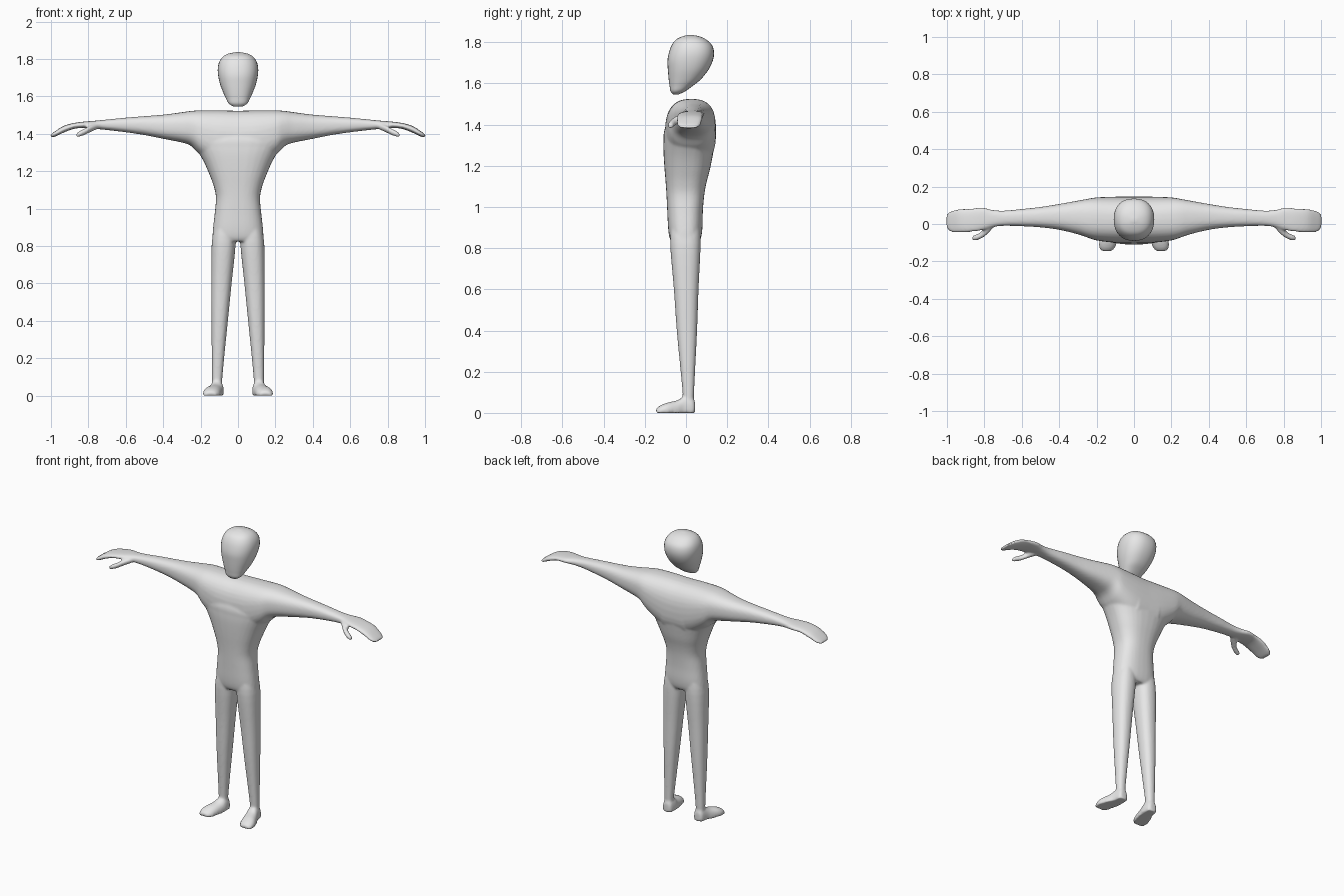
import bpy, bmesh, math
from mathutils import Vector

grey = bpy.data.materials.new("plain grey")
grey.diffuse_color = (0.8, 0.8, 0.8, 1)


def smooth_rows(rows, steps=4):
    """Catmull-Rom interpolation between cross-section rows."""
    out = []
    for i in range(len(rows) - 1):
        quad = [rows[max(i - 1, 0)], rows[i], rows[i + 1], rows[min(i + 2, len(rows) - 1)]]
        for s in range(steps):
            t = s / steps
            out.append([0.5 * (2 * b + (c - a) * t + (2 * a - 5 * b + 4 * c - d) * t * t
                               + (3 * b - a - 3 * c + d) * t ** 3) for a, b, c, d in zip(*quad)])
    return out + [list(rows[-1])]


def loft(bm, axis, rows, side=1, power=2.3, floor=False, segs=32):
    """Closed tube; each row is (position on axis, a0, a1, b0, b1) of a superellipse."""
    others = [i for i in range(3) if i != axis]
    rings = []
    for pos, a0, a1, b0, b1 in smooth_rows(rows):
        ring = []
        for k in range(segs):
            ang = 2 * math.pi * k / segs
            c, s = math.cos(ang), math.sin(ang)
            p = Vector((0, 0, 0))
            p[axis] = pos
            p[others[0]] = (a0 + a1) / 2 + (a1 - a0) / 2 * math.copysign(abs(c) ** (2 / power), c)
            p[others[1]] = (b0 + b1) / 2 + (b1 - b0) / 2 * math.copysign(abs(s) ** (2 / power), s)
            p.x *= side
            if floor:
                p.z = max(p.z, 0)
            ring.append(bm.verts.new(p))
        rings.append(ring)
    for r, q in zip(rings, rings[1:]):
        for k in range(segs):
            n = (k + 1) % segs
            bm.faces.new((r[k], r[n], q[n], q[k]))
    bm.faces.new(rings[0][::-1])
    bm.faces.new(rings[-1])


def finish(bm, name):
    bmesh.ops.recalc_face_normals(bm, faces=bm.faces)
    for f in bm.faces:
        f.smooth = True
    me = bpy.data.meshes.new(name)
    bm.to_mesh(me)
    bm.free()
    me.materials.append(grey)
    ob = bpy.data.objects.new(name, me)
    bpy.context.collection.objects.link(ob)
    return ob


# torso: z, x range, y range
torso = [(z, -w, w, y0, y1) for z, w, y0, y1 in [
    (0.825, 0.128, -0.068, 0.06), (0.85, 0.136, -0.08, 0.073), (0.9, 0.133, -0.087, 0.08),
    (0.98, 0.124, -0.091, 0.082), (1.06, 0.118, -0.095, 0.089), (1.12, 0.13, -0.099, 0.1),
    (1.18, 0.152, -0.104, 0.116), (1.24, 0.178, -0.108, 0.128), (1.29, 0.205, -0.11, 0.137),
    (1.33, 0.23, -0.109, 0.14), (1.37, 0.24, -0.106, 0.14), (1.45, 0.17, -0.08, 0.115)]]

# shoulder, arm and flat hand: x, y range, z range
arm = [(-0.08, -0.1, 0.146, 1.2, 1.523), (0, -0.101, 0.146, 1.2, 1.523),
       (0.1, -0.1, 0.146, 1.22, 1.525), (0.2, -0.088, 0.142, 1.285, 1.525),
       (0.25, -0.072, 0.134, 1.334, 1.522), (0.3, -0.055, 0.125, 1.353, 1.515),
       (0.4, -0.031, 0.107, 1.373, 1.502), (0.5, -0.018, 0.091, 1.393, 1.494),
       (0.6, -0.012, 0.08, 1.408, 1.486), (0.7, -0.01, 0.071, 1.42, 1.476),
       (0.76, -0.018, 0.076, 1.426, 1.47), (0.81, -0.033, 0.088, 1.43, 1.466),
       (0.87, -0.042, 0.083, 1.428, 1.459), (0.93, -0.045, 0.08, 1.407, 1.443),
       (0.98, -0.042, 0.068, 1.384, 1.412), (1.002, -0.02, 0.05, 1.381, 1.394)]

# thumb: x, y range, z range
thumb = [(0.74, -0.008, 0.03, 1.43, 1.46), (0.79, -0.06, -0.005, 1.408, 1.445),
         (0.82, -0.079, -0.043, 1.393, 1.428), (0.848, -0.089, -0.057, 1.384, 1.414),
         (0.866, -0.086, -0.065, 1.382, 1.4)]

# leg: z, x range, y range
leg = [(0.92, 0.02, 0.12, -0.07, 0.065), (0.82, 0.012, 0.14, -0.077, 0.071),
       (0.6, 0.034, 0.143, -0.059, 0.061), (0.4, 0.054, 0.142, -0.045, 0.054),
       (0.2, 0.074, 0.14, -0.026, 0.044), (0.09, 0.084, 0.139, -0.016, 0.039),
       (0.03, 0.086, 0.138, -0.014, 0.036)]

# foot, turned outward, flat sole: y, x range, z range
foot = [(0.044, 0.095, 0.13, 0.005, 0.05), (0.032, 0.08, 0.142, -0.04, 0.078),
        (-0.01, 0.076, 0.15, -0.04, 0.08), (-0.04, 0.08, 0.165, -0.04, 0.062),
        (-0.09, 0.09, 0.185, -0.03, 0.05), (-0.125, 0.1, 0.187, -0.03, 0.036),
        (-0.146, 0.12, 0.172, -0.01, 0.02)]

# body: overlapping volumes fused into one smooth skin
bm = bmesh.new()
loft(bm, 2, torso, power=2.5)
for side in (1, -1):
    loft(bm, 0, arm, side, power=2.5)
    loft(bm, 0, thumb, side, power=2)
    loft(bm, 2, leg, side)
    loft(bm, 1, foot, side, floor=True)
body = finish(bm, "body")
fuse = body.modifiers.new("fuse", 'REMESH')
fuse.mode = 'VOXEL'
fuse.voxel_size = 0.007
fuse.use_smooth_shade = True
relax = body.modifiers.new("relax", 'SMOOTH')
relax.factor = 0.5
relax.iterations = 6

# head: floating egg with a forward chin (z, half width, y range)
head = [(z, -w, w, y0, y1) for z, w, y0, y1 in [
    (1.546, 0.025, -0.062, -0.038), (1.562, 0.05, -0.075, -0.004), (1.59, 0.065, -0.08, 0.035),
    (1.62, 0.079, -0.084, 0.072), (1.665, 0.096, -0.088, 0.108), (1.71, 0.106, -0.09, 0.13),
    (1.75, 0.108, -0.083, 0.136), (1.785, 0.1, -0.07, 0.127), (1.812, 0.081, -0.05, 0.1),
    (1.828, 0.052, -0.02, 0.068), (1.836, 0.012, 0.012, 0.03)]]
bm = bmesh.new()
loft(bm, 2, head, power=2.3)
finish(bm, "head")
